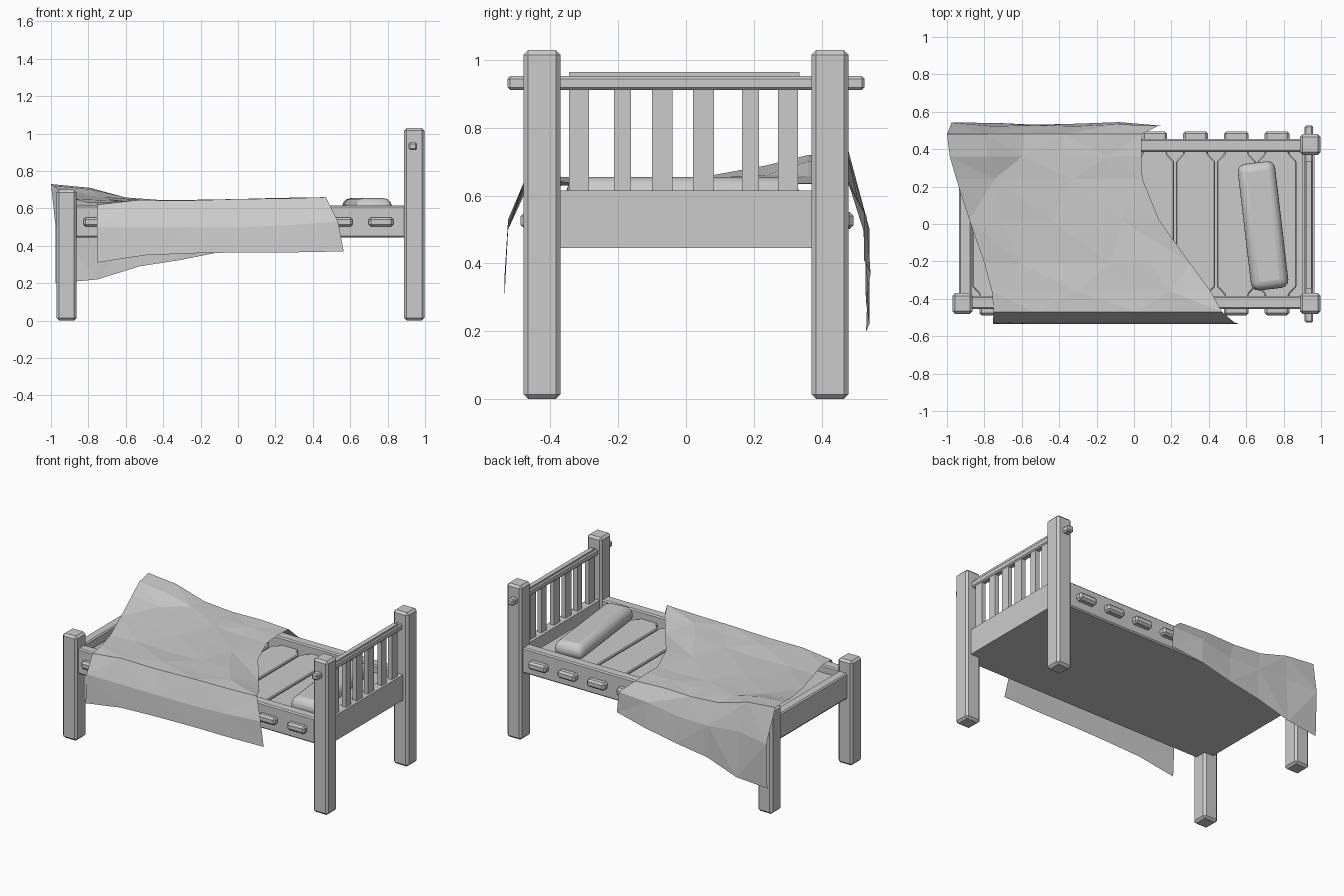
import bpy, bmesh, math, random

random.seed(4)
default = bpy.data.objects.get("Cube")
if default:
    bpy.data.objects.remove(default, do_unlink=True)

grey = bpy.data.materials.new("plain_grey")
grey.use_nodes = True
colour = (0.6, 0.6, 0.6, 1)
grey.diffuse_color = colour
grey.node_tree.nodes["Principled BSDF"].inputs["Base Color"].default_value = colour


def add_object(name, bm):
    """Turn a bmesh into a grey object in the scene."""
    bmesh.ops.recalc_face_normals(bm, faces=bm.faces)
    mesh = bpy.data.meshes.new(name)
    bm.to_mesh(mesh)
    bm.free()
    mesh.materials.append(grey)
    obj = bpy.data.objects.new(name, mesh)
    bpy.context.collection.objects.link(obj)
    return obj


def add_bevel(obj, width, segments=1):
    modifier = obj.modifiers.new("edges", "BEVEL")
    modifier.width = width
    modifier.segments = segments
    return obj


def box(name, x, y, z, bevel=0.0):
    """Box from (low, high) pairs on each axis."""
    bm = bmesh.new()
    bmesh.ops.create_cube(bm, size=1)
    for v in bm.verts:
        v.co = [low + (c + 0.5) * (high - low)
                for c, (low, high) in zip(v.co, (x, y, z))]
    obj = add_object(name, bm)
    return add_bevel(obj, bevel) if bevel else obj


def prism(name, outline, low, high):
    """Extrude a flat xy outline between two heights."""
    bm = bmesh.new()
    face = bm.faces.new([bm.verts.new((x, y, low)) for x, y in outline])
    result = bmesh.ops.extrude_face_region(bm, geom=[face])
    for item in result["geom"]:
        if isinstance(item, bmesh.types.BMVert):
            item.co.z = high
    return add_object(name, bm)


FRAME_Z = (0.445, 0.615)

# Corner posts and long side rails
for side, label in ((-1, "front"), (1, "back")):
    post_y = sorted((side * 0.37, side * 0.48))
    rail_y = sorted((side * 0.385, side * 0.455))
    box("head_post_" + label, (0.888, 0.997), post_y, (0, 1.03), 0.014)
    box("foot_post_" + label, (-0.97, -0.863), post_y, (0, 0.70), 0.014)
    box("side_rail_" + label, (-0.9, 0.9), rail_y, FRAME_Z, 0.008)

# End boards and closed underside
box("head_board", (0.9, 0.965), (-0.4, 0.4), FRAME_Z)
box("foot_board", (-0.935, -0.87), (-0.4, 0.4), FRAME_Z, 0.008)
box("bed_base", (-0.93, 0.96), (-0.44, 0.44), (0.445, 0.46))

# Headboard bars with a through rod on top
bars = [(-0.345, -0.287), (-0.213, -0.163), (-0.1, -0.04),
        (0.02, 0.083), (0.165, 0.215), (0.272, 0.33)]
for bar in bars:
    box("headboard_bar", (0.92, 0.95), bar, (0.6, 0.93))
box("headboard_rod", (0.912, 0.957), (-0.527, 0.527), (0.912, 0.953), 0.008)
box("headboard_rod_cap", (0.92, 0.95), (-0.345, 0.335), (0.945, 0.965))

# Mattress slats with tapered ends, each with a tenon through both rails
for i in range(8):
    cx = 0.765 - i * 0.218
    half = [(0.065, -0.4), (0.065, -0.375), (0.104, -0.335),
            (0.104, 0.335), (0.065, 0.375), (0.065, 0.4)]
    outline = [(cx + x, y) for x, y in half]
    outline += [(cx - x, y) for x, y in reversed(half)]
    add_bevel(prism("slat", outline, 0.49, 0.565), 0.006)
    box("slat_tenon", (cx - 0.066, cx + 0.066), (-0.488, 0.495),
        (0.502, 0.552), 0.012)

# Soft pillow
bm = bmesh.new()
bmesh.ops.create_cube(bm, size=1)
for v in bm.verts:
    if v.co.z > 0:
        v.co.x *= 0.9
        v.co.y *= 0.97
    v.co.x *= 0.21
    v.co.y *= 0.69
    v.co.z *= 0.095
pillow = add_bevel(add_object("pillow", bm), 0.04, 3)
pillow.location = (0.69, -0.01, 0.607)
pillow.rotation_euler.z = 0.117
bpy.context.view_layer.objects.active = pillow
pillow.select_set(True)
bpy.ops.object.shade_smooth_by_angle(angle=math.radians(50))
pillow.select_set(False)

# Crumpled blanket: each row is left x, right x, y, then heights across
rows = [
    (-0.755, 0.565, -0.535, (0.31, 0.35, 0.36, 0.365, 0.365, 0.37)),
    (-0.755, 0.535, -0.525, (0.5, 0.5, 0.5, 0.5, 0.51, 0.53)),
    (-0.75, 0.47, -0.47, (0.62, 0.635, 0.635, 0.64, 0.645, 0.66)),
    (-0.76, 0.41, -0.36, (0.63, 0.635, 0.64, 0.64, 0.65, 0.64)),
    (-0.8, 0.3, -0.21, (0.63, 0.63, 0.63, 0.635, 0.65, 0.62)),
    (-0.88, 0.135, 0.02, (0.65, 0.64, 0.63, 0.63, 0.635, 0.63)),
    (-0.95, 0.045, 0.24, (0.69, 0.66, 0.64, 0.63, 0.63, 0.63)),
    (-0.985, 0.04, 0.36, (0.72, 0.7, 0.65, 0.635, 0.63, 0.635)),
    (-1.0, 0.04, 0.48, (0.73, 0.71, 0.65, 0.635, 0.64, 0.63)),
    (-0.975, 0.13, 0.53, (0.5, 0.52, 0.5, 0.5, 0.54, 0.55)),
    (-0.975, 0.145, 0.535, (0.2, 0.22, 0.29, 0.325, 0.37, 0.41)),
]
bm = bmesh.new()
grid = []
for r, (left, right, y, heights) in enumerate(rows):
    line = []
    for c, z in enumerate(heights):
        x = left + (right - left) * c / 5
        inner = 0 < c < 5 and 1 < r < 8
        jitter = random.uniform(-0.012, 0.012)
        if inner:
            x += jitter * 3
            z += abs(jitter)
        elif r > 8:
            y_shift = jitter
        line.append(bm.verts.new((x, y + (y_shift if r > 8 and not inner else 0), z)))
    grid.append(line)
for r in range(len(grid) - 1):
    for c in range(5):
        a, b = grid[r][c], grid[r][c + 1]
        d, e = grid[r + 1][c], grid[r + 1][c + 1]
        if (r + c) % 2:
            bm.faces.new((a, b, e))
            bm.faces.new((a, e, d))
        else:
            bm.faces.new((a, b, d))
            bm.faces.new((b, e, d))
add_object("blanket", bm)
